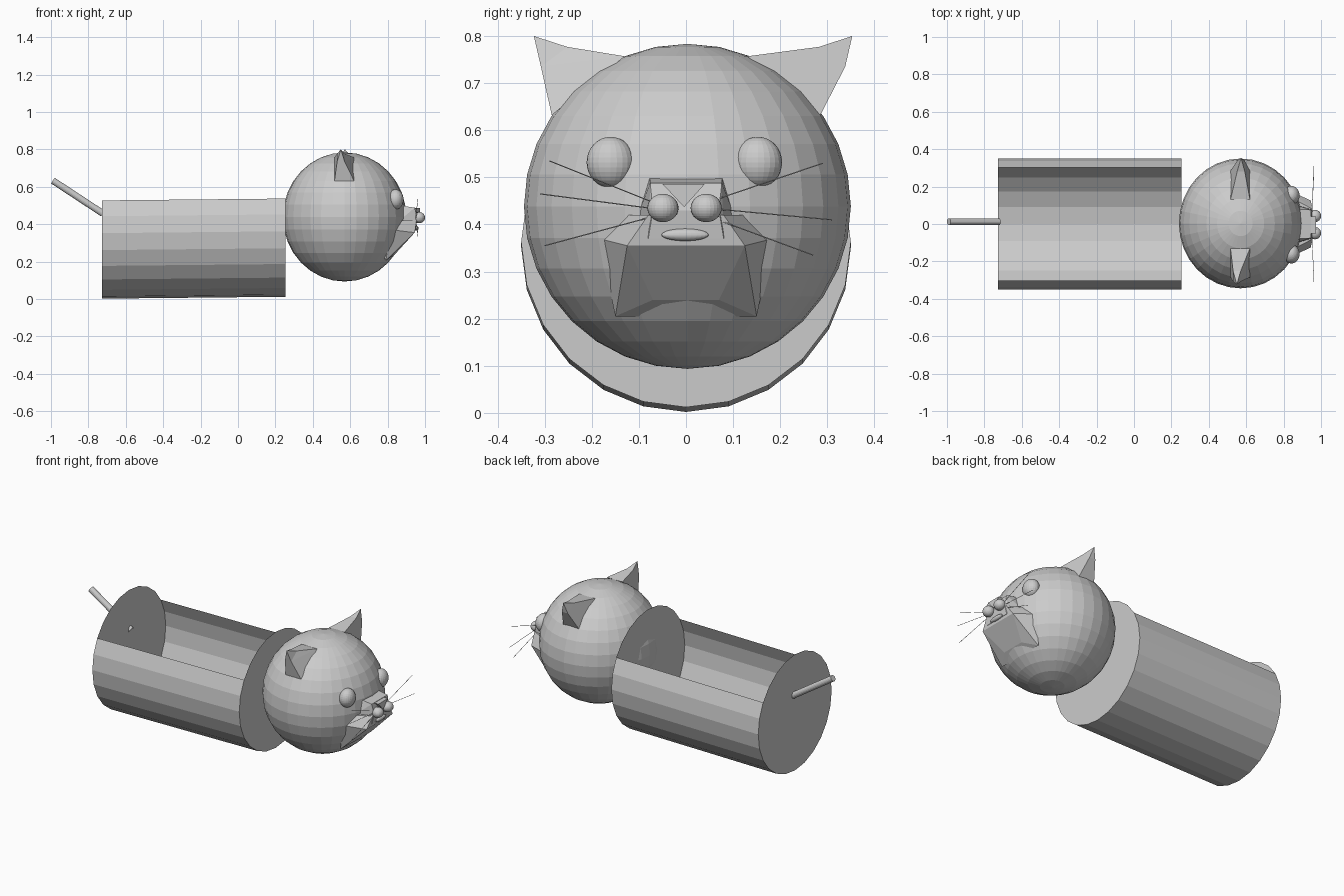
import bpy, bmesh, math
from mathutils import Vector, Matrix

if "Cube" in bpy.data.objects:
    bpy.data.objects.remove(bpy.data.objects["Cube"])

grey = bpy.data.materials.new("plain grey")
grey.diffuse_color = (0.6, 0.6, 0.6, 1)
grey.use_nodes = True
grey.node_tree.nodes["Principled BSDF"].inputs["Base Color"].default_value = grey.diffuse_color


def finish(name, bm):
    me = bpy.data.meshes.new(name)
    bm.to_mesh(me)
    bm.free()
    me.materials.append(grey)
    ob = bpy.data.objects.new(name, me)
    bpy.context.collection.objects.link(ob)
    return ob


def ball(name, pos, size, u=24, v=16):
    bm = bmesh.new()
    m = Matrix.Translation(pos) @ Matrix.Diagonal((*size, 1))
    bmesh.ops.create_uvsphere(bm, u_segments=u, v_segments=v, radius=1, matrix=m)
    return finish(name, bm)


def rod(name, a, b, r, sides):
    a, b = Vector(a), Vector(b)
    d = b - a
    m = Matrix.Translation((a + b) / 2) @ d.to_track_quat('Z', 'Y').to_matrix().to_4x4()
    bm = bmesh.new()
    bmesh.ops.create_cone(bm, cap_ends=True, segments=sides, radius1=r, radius2=r,
                          depth=d.length, matrix=m)
    return finish(name, bm)


def hull(name, pts):
    bm = bmesh.new()
    for p in pts:
        bm.verts.new(p)
    res = bmesh.ops.convex_hull(bm, input=bm.verts[:])
    junk = [g for g in res["geom_interior"] if isinstance(g, bmesh.types.BMVert)]
    bmesh.ops.delete(bm, geom=junk, context='VERTS')
    bmesh.ops.recalc_face_normals(bm, faces=bm.faces[:])
    bmesh.ops.dissolve_limit(bm, angle_limit=0.02, verts=bm.verts[:], edges=bm.edges[:])
    return finish(name, bm)


def pair(pts):
    return [(x, s * y, z) for x, y, z in pts for s in (-1, 1)]


# body: thin open trough, two thirds of a 24-sided tube
R, X0, X1, Z0, Z1 = 0.35, -0.727, 0.253, 0.352, 0.362


def ring(bm, x, z, lo, hi):
    return [bm.verts.new((x, R * math.cos(math.radians(15 * k)),
                          z + R * math.sin(math.radians(15 * k)))) for k in range(lo, hi)]


bm = bmesh.new()
a, b = ring(bm, X0, Z0, -14, 3), ring(bm, X1, Z1, -14, 3)
for i in range(len(a) - 1):
    bm.faces.new((a[i], a[i + 1], b[i + 1], b[i]))
bmesh.ops.recalc_face_normals(bm, faces=bm.faces[:])
if sum(f.normal.dot(f.calc_center_median() - Vector((0, 0, R))) for f in bm.faces) < 0:
    bmesh.ops.reverse_faces(bm, faces=bm.faces[:])
finish("trough_body", bm)

# full round end plates
for name, x, z, out in (("back_plate", X0, Z0, -1), ("front_plate", X1, Z1, 1)):
    bm = bmesh.new()
    f = bm.faces.new(ring(bm, x, z, 0, 24))
    f.normal_update()
    if f.normal.x * out < 0:
        f.normal_flip()
    finish(name, bm)

# tail
rod("tail", (-0.722, 0.012, 0.457), (-0.99, 0.012, 0.633), 0.018, 16)

# head
ball("head", (0.57, 0.003, 0.4385), (0.33, 0.347, 0.345), 32, 16)

# muzzle: narrow bridge above a wider jaw that slopes back to the chin
hull("muzzle_bridge", pair([(0.84, 0.078, 0.505), (0.945, 0.076, 0.488), (0.958, 0.07, 0.43),
                            (0.84, 0.11, 0.40), (0.95, 0.08, 0.37)]))
hull("muzzle_jaw", pair([(0.84, 0.14, 0.42), (0.955, 0.08, 0.42), (0.945, 0.125, 0.355),
                         (0.82, 0.185, 0.37), (0.79, 0.15, 0.205), (0.84, 0.07, 0.24),
                         (0.74, 0.09, 0.30)]))

# nose, cheek puffs and mouth
hull("nose", [(x, y, z) for x in (0.94, 0.972)
              for y, z in ((-0.05, 0.486), (0.04, 0.486), (-0.004, 0.437))])
for y in (-0.049, 0.043):
    ball("cheek_puff", (0.968, y, 0.435), (0.032, 0.033, 0.03))
ball("mouth", (0.953, -0.002, 0.378), (0.012, 0.05, 0.013))

# eyes
for y in (-0.16, 0.153):
    ball("eye", (0.842, y, 0.532), (0.043, 0.051, 0.054))

# ears: tapered block with a pointed tip
for s, xt, dy in ((-1, 0.55, -0.02), (1, 0.572, 0.01)):
    block, top = [], []
    for k in (-1, 1):
        xb, xm = 0.568 + 0.052 * k, xt + 0.02 * k
        block += [(xb, s * 0.285, 0.632), (xb, s * 0.13, 0.757)]
        top += [(xm, s * (0.328 + dy), 0.735), (xm, s * (0.272 + dy), 0.777)]
    hull("ear", block + top)
    hull("ear_tip", top + [(xt, s * (0.343 + dy), 0.80)])

# whiskers
for y0, z0, y1, z1 in ((-0.09, 0.435, -0.29, 0.535), (-0.09, 0.43, -0.31, 0.465),
                       (-0.09, 0.425, -0.30, 0.355), (0.08, 0.445, 0.29, 0.53),
                       (0.08, 0.435, 0.31, 0.41), (0.08, 0.42, 0.27, 0.335)):
    s = math.copysign(0.04, y0)
    rod("whisker", (0.95, s, z0), (0.962, y1, z1), 0.0012, 6)
